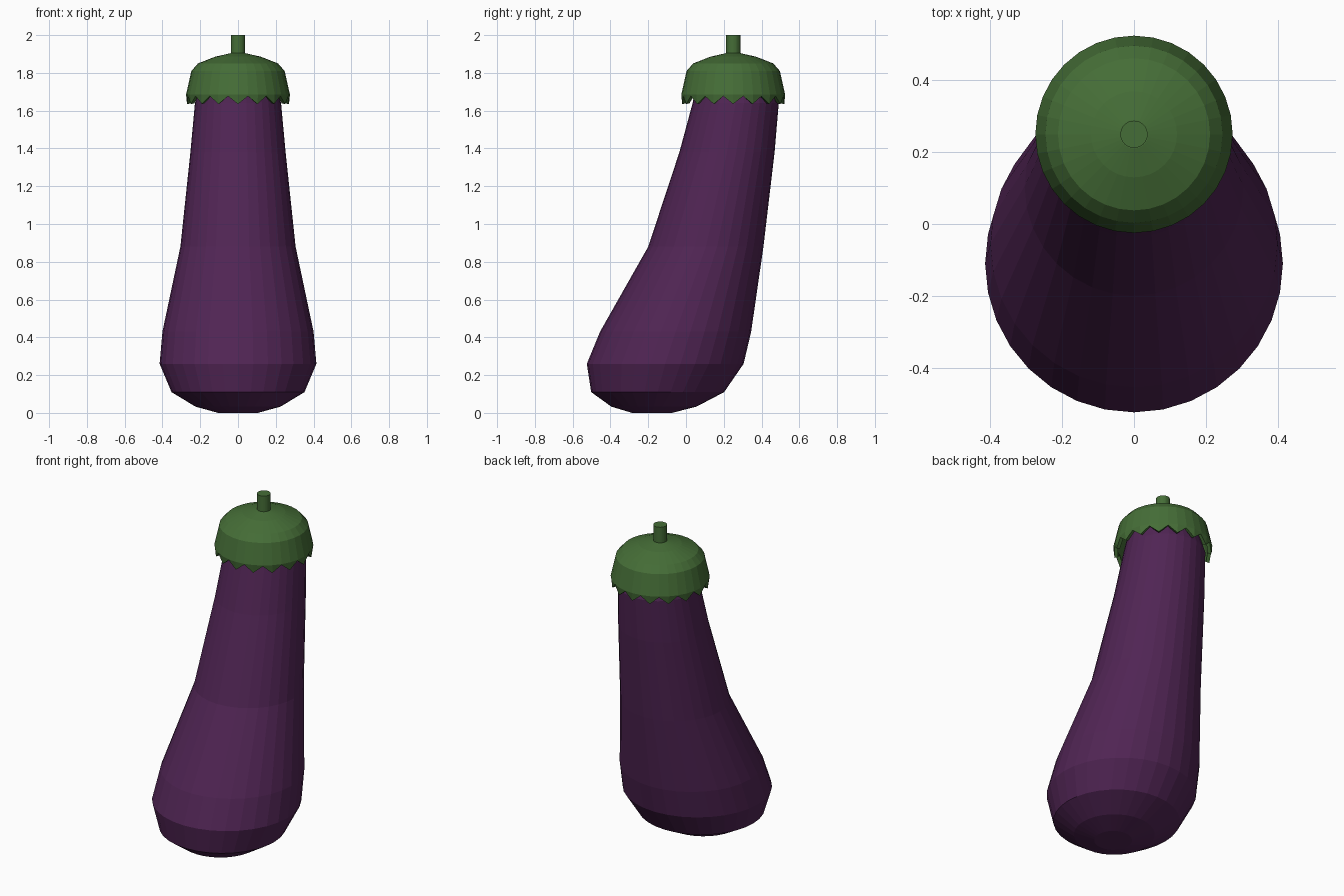
import bpy, bmesh, math

if "Cube" in bpy.data.objects:
    bpy.data.objects.remove(bpy.data.objects["Cube"])

SIDES = 32


def material(name, rgb):
    m = bpy.data.materials.new(name)
    m.diffuse_color = (*rgb, 1)
    m.use_nodes = True
    m.node_tree.nodes["Principled BSDF"].inputs["Base Color"].default_value = m.diffuse_color
    return m


purple = material("aubergine purple", (0.080, 0.018, 0.088))
green = material("leaf green", (0.060, 0.155, 0.038))


def loft(name, rings, sides, mat, cap_start=True, cap_end=True, tooth=0.0):
    """Skin horizontal rings (z, centre y, radius); tooth zigzags the first ring."""
    bm = bmesh.new()
    loops = []
    for k, (z, cy, r) in enumerate(rings):
        loop = []
        for i in range(sides):
            a = 2 * math.pi * i / sides
            dz = tooth * (i % 2) if k == 0 else 0
            loop.append(bm.verts.new((r * math.cos(a), cy + r * math.sin(a), z + dz)))
        loops.append(loop)
    for lo, hi in zip(loops, loops[1:]):
        for i in range(sides):
            j = (i + 1) % sides
            bm.faces.new((lo[i], lo[j], hi[j], hi[i]))
    if cap_start:
        bm.faces.new(loops[0][::-1])
    if cap_end:
        bm.faces.new(loops[-1])
    mesh = bpy.data.meshes.new(name)
    bm.to_mesh(mesh)
    bm.free()
    mesh.materials.append(mat)
    obj = bpy.data.objects.new(name, mesh)
    bpy.context.collection.objects.link(obj)
    return obj


# Leaning fruit body
loft("fruit_body", [
    (0.0, -0.18, 0.105), (0.033, -0.17, 0.225), (0.11, -0.15, 0.352),
    (0.26, -0.11, 0.415), (0.43, -0.055, 0.40), (0.88, 0.105, 0.305),
    (1.38, 0.217, 0.252), (1.64, 0.263, 0.228), (1.75, 0.255, 0.20)],
    SIDES, purple)

# Leafy cap with a toothed rim, hollow underneath
cap = loft("leafy_cap", [
    (1.635, 0.25, 0.27), (1.685, 0.25, 0.275), (1.81, 0.25, 0.247),
    (1.85, 0.25, 0.212), (1.886, 0.25, 0.12), (1.904, 0.25, 0.04)],
    SIDES, green, cap_start=False, tooth=0.042)
solid = cap.modifiers.new("thickness", "SOLIDIFY")
solid.thickness = 0.02
solid.offset = -1

# Stem
loft("stem", [(1.88, 0.25, 0.038), (2.0, 0.25, 0.038)], SIDES, green)
